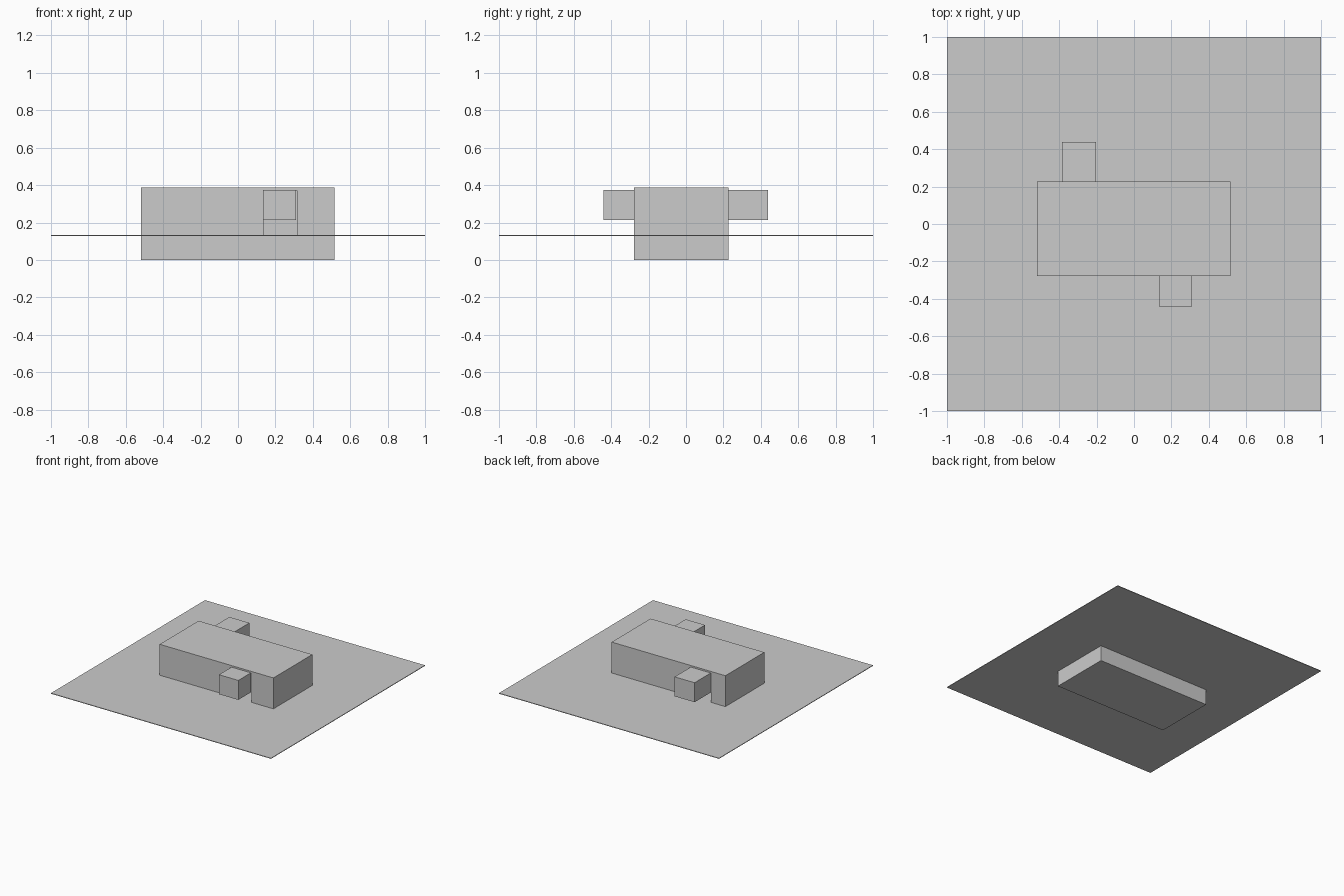
import bpy

if "Cube" in bpy.data.objects:
    bpy.data.objects.remove(bpy.data.objects["Cube"])


def box(name, x, y, z):
    """Axis-aligned box from (min, max) pairs."""
    bpy.ops.mesh.primitive_cube_add(size=1)
    ob = bpy.context.object
    ob.name = name
    for v in ob.data.vertices:
        v.co = [lo + (c + 0.5) * (hi - lo) for c, (lo, hi) in zip(v.co, (x, y, z))]
    return ob


def cut(target, cutter):
    """Subtract a hidden cutter box."""
    mod = target.modifiers.new(cutter.name, 'BOOLEAN')
    mod.operation = 'DIFFERENCE'
    mod.solver = 'EXACT'
    mod.object = cutter
    cutter.hide_render = True
    cutter.hide_set(True)


GROUND = 0.133
X, Y, TOP, WALL = (-0.518, 0.516), (-0.277, 0.228), 0.387, 0.012

# Thin ground slab passing through the building
box("ground_slab", (-1, 1), (-1, 1), (GROUND - 0.005, GROUND))

# Building, hollow above the ground slab
building = box("building", X, Y, (0, TOP))
cut(building, box("room_cutter", (X[0] + WALL, X[1] - WALL),
                  (Y[0] + WALL, Y[1] - WALL), (GROUND, TOP - WALL)))

# Doorways, each with a block projecting above it
doors = {
    "front": ((0.135, 0.316), (0.135, 0.311), (-0.44, Y[0]), Y[0]),
    "back": ((-0.385, -0.203), (-0.385, -0.203), (Y[1], 0.438), Y[1]),
}
for side, (door_x, block_x, block_y, wall_y) in doors.items():
    cut(building, box(side + "_door_cutter", door_x,
                      (wall_y - 0.03, wall_y + 0.03), (GROUND, 0.37)))
    box(side + "_porch_block", block_x, block_y, (0.214, 0.374))
